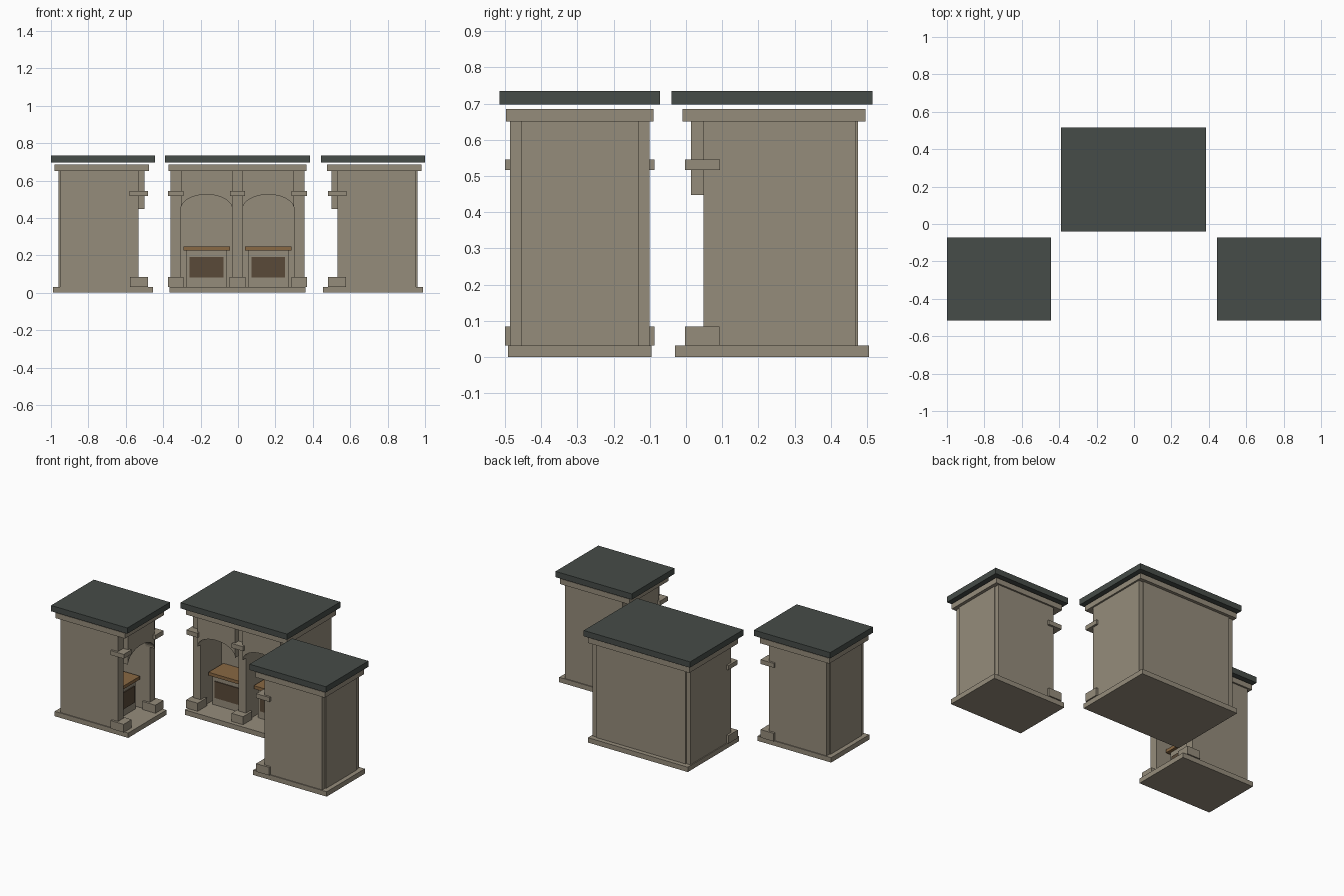
import bpy, bmesh, math
from mathutils import Matrix

if "Cube" in bpy.data.objects:
    bpy.data.objects.remove(bpy.data.objects["Cube"])


def material(name, rgb):
    m = bpy.data.materials.new(name)
    m.diffuse_color = (*rgb, 1.0)
    m.use_nodes = True
    m.node_tree.nodes["Principled BSDF"].inputs["Base Color"].default_value = m.diffuse_color
    return m


STONE = material("warm_grey_stone", (0.300, 0.262, 0.198))
SLATE = material("dark_slate", (0.061, 0.072, 0.065))
WOOD = material("brown_wood", (0.250, 0.138, 0.056))
DARK = material("dark_brown_panel", (0.100, 0.067, 0.040))


def finish(name, bm, mat, xf):
    bmesh.ops.recalc_face_normals(bm, faces=bm.faces)
    bm.transform(xf)
    me = bpy.data.meshes.new(name)
    bm.to_mesh(me)
    bm.free()
    me.materials.append(mat)
    bpy.context.collection.objects.link(bpy.data.objects.new(name, me))


def box(name, mat, xf, x, y, z):
    """Box from (min, max) ranges."""
    bm = bmesh.new()
    bmesh.ops.create_cube(bm, size=1)
    for v in bm.verts:
        for i, r in enumerate((x, y, z)):
            v.co[i] = r[0] if v.co[i] < 0 else r[1]
    finish(name, bm, mat, xf)


def spandrel(name, xf, cx, hw, y, spring, rise, top):
    """Wall piece above an elliptical arch."""
    n = 20
    pts = [(cx + hw, top), (cx - hw, top)]
    for i in range(n + 1):
        a = math.pi * (1 - i / n)
        pts.append((cx + hw * math.cos(a), spring + rise * math.sin(a)))
    bm = bmesh.new()
    face = bm.faces.new([bm.verts.new((px, y[0], pz)) for px, pz in pts])
    out = bmesh.ops.extrude_face_region(bm, geom=[face])
    for v in out["geom"]:
        if isinstance(v, bmesh.types.BMVert):
            v.co.y = y[1]
    finish(name, bm, STONE, xf)


def stall(prefix, bays, xf):
    """A stall facing local -y, with one arched bay per 0.33 of width."""
    pitch = 0.33
    half = bays * pitch / 2 + 0.0275

    def wide(extra):
        return (-half - extra, half + extra)

    # plinth, cornice and the separate roof slab
    box(prefix + "_plinth", STONE, xf, wide(0.006), (-0.03, 0.505), (0, 0.032))
    box(prefix + "_cornice", STONE, xf, wide(0.011), (-0.01, 0.495), (0.65, 0.685))
    box(prefix + "_roof", SLATE, xf, wide(0.0295), (-0.04, 0.515), (0.697, 0.735))

    # back panel and recess wall
    box(prefix + "_back_panel", STONE, xf, wide(-0.0305), (0.44, 0.475), (0.032, 0.65))
    box(prefix + "_recess_wall", STONE, xf, wide(-0.03), (0.265, 0.30), (0.032, 0.65))

    # pillars with foot blocks and capitals; outer ones run back as side walls
    for i in range(bays + 1):
        cx = (i - bays / 2) * pitch
        back = 0.468 if i in (0, bays) else 0.27
        box(prefix + "_pillar", STONE, xf, (cx - 0.0275, cx + 0.0275),
            (0.048, back), (0.032, 0.65))
        box(prefix + "_pillar_foot", STONE, xf, (cx - 0.042, cx + 0.042),
            (-0.003, 0.092), (0.032, 0.085))
        box(prefix + "_capital", STONE, xf, (cx - 0.041, cx + 0.041),
            (-0.003, 0.094), (0.516, 0.545))

    # arches and counters
    for i in range(bays):
        cx = (i - (bays - 1) / 2) * pitch
        spandrel(prefix + "_arch", xf, cx, 0.1375, (0.014, 0.079), 0.447, 0.078, 0.65)
        box(prefix + "_counter", STONE, xf, (cx - 0.108, cx + 0.108),
            (0.13, 0.265), (0.032, 0.225))
        box(prefix + "_counter_panel", DARK, xf, (cx - 0.09, cx + 0.09),
            (0.124, 0.131), (0.081, 0.19))
        box(prefix + "_counter_top", WOOD, xf, (cx - 0.124, cx + 0.124),
            (0.11, 0.265), (0.225, 0.246))


def place(x, y, degrees):
    return Matrix.Translation((x, y, 0)) @ Matrix.Rotation(math.radians(degrees), 4, 'Z')


stall("centre_stall", 2, place(-0.003, 0, 0))
stall("left_stall", 1, place(-0.485, -0.2935, 90))
stall("right_stall", 1, place(0.485, -0.2935, -90))
